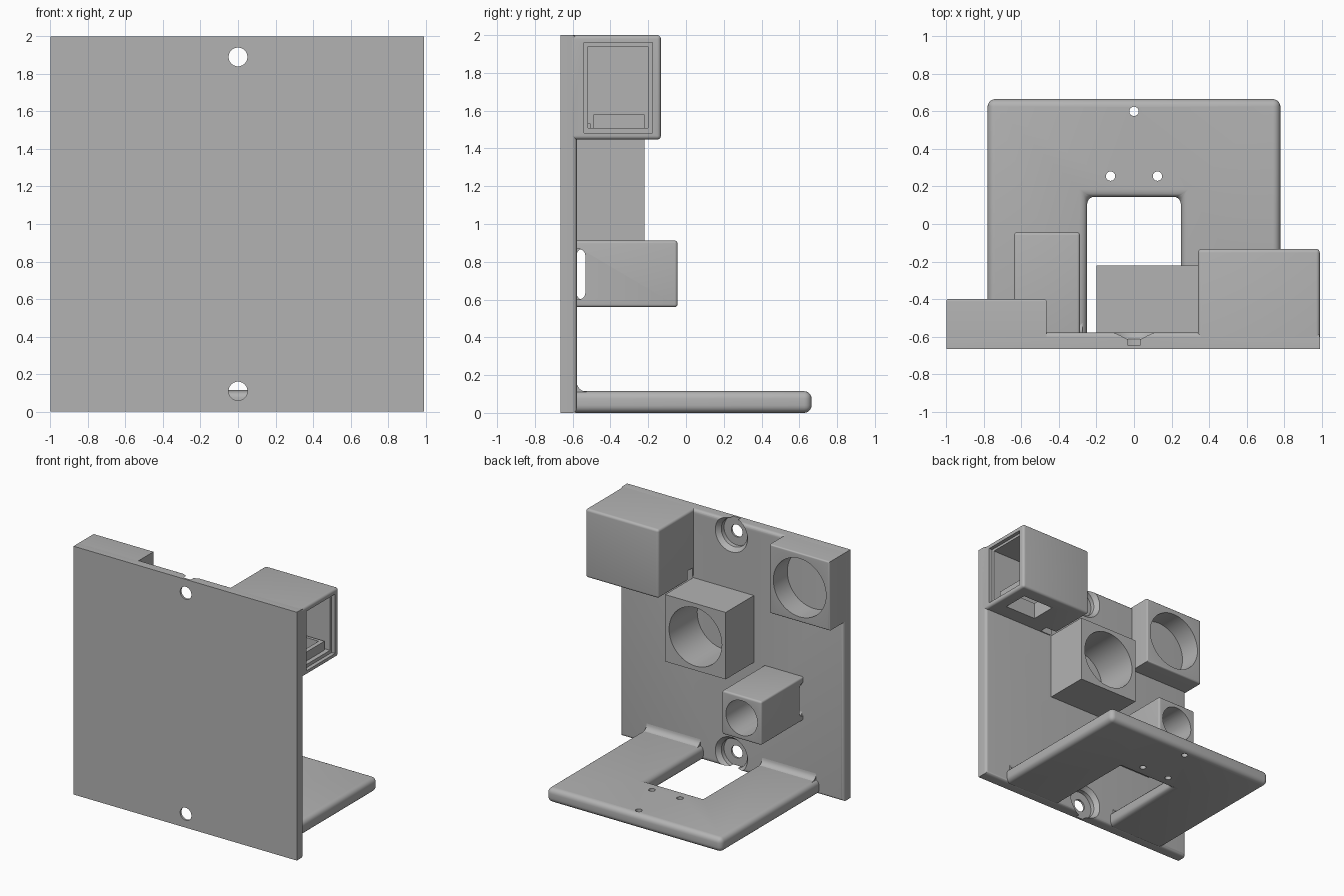
import bpy, bmesh, math
from mathutils import Matrix, Vector

if "Cube" in bpy.data.objects:
    bpy.data.objects.remove(bpy.data.objects["Cube"])

grey = bpy.data.materials.new("plain grey")
grey.use_nodes = True
grey.diffuse_color = (0.45, 0.45, 0.45, 1)
grey.node_tree.nodes["Principled BSDF"].inputs["Base Color"].default_value = (0.45, 0.45, 0.45, 1)

FRONT, BACK, ROOT = -0.665, -0.578, -0.62


def finish(name, bm):
    bmesh.ops.recalc_face_normals(bm, faces=bm.faces)
    mesh = bpy.data.meshes.new(name)
    bm.to_mesh(mesh)
    bm.free()
    mesh.materials.append(grey)
    ob = bpy.data.objects.new(name, mesh)
    bpy.context.collection.objects.link(ob)
    return ob


def round_edges(bm, width, rule=lambda e: True):
    edges = [e for e in bm.edges if rule(e)]
    bmesh.ops.bevel(bm, geom=edges, offset=width, segments=5, profile=0.5, affect='EDGES')


def box(name, x, y, z, width=0, rule=lambda e: True):
    bm = bmesh.new()
    bmesh.ops.create_cube(bm, size=1)
    for v in bm.verts:
        v.co = Vector(r[0] if c < 0 else r[1] for c, r in zip(v.co, (x, y, z)))
    if width:
        round_edges(bm, width, rule)
    return finish(name, bm)


def prism(name, points, axis, start, end, width=0):
    """Extrude a profile along x (points are y, z) or along z (points are x, y)."""
    bm = bmesh.new()
    place = (lambda a, b: (start, a, b)) if axis == 'x' else (lambda a, b: (a, b, start))
    face = bm.faces.new([bm.verts.new(place(a, b)) for a, b in points])
    grown = bmesh.ops.extrude_face_region(bm, geom=[face])["geom"]
    shift = Vector((end - start, 0, 0)) if axis == 'x' else Vector((0, 0, end - start))
    bmesh.ops.translate(bm, vec=shift, verts=[g for g in grown if isinstance(g, bmesh.types.BMVert)])
    if width:
        round_edges(bm, width)
    return finish(name, bm)


def bore(x, z, y0, y1, r0, r1=None):
    """Round cutter along y."""
    bm = bmesh.new()
    bmesh.ops.create_cone(bm, cap_ends=True, segments=48, radius1=r0, radius2=r1 or r0, depth=y1 - y0,
                          matrix=Matrix.Translation((x, (y0 + y1) / 2, z)) @ Matrix.Rotation(-math.pi / 2, 4, 'X'))
    return finish("bore_cutter", bm)


def drill(x, y, r):
    """Round cutter along z."""
    bm = bmesh.new()
    bmesh.ops.create_cone(bm, cap_ends=True, segments=24, radius1=r, radius2=r, depth=1,
                          matrix=Matrix.Translation((x, y, 0)))
    return finish("drill_cutter", bm)


def cut(ob, *cutters):
    bpy.context.view_layer.objects.active = ob
    for c in cutters:
        c.hide_render = True
        mod = ob.modifiers.new("cut", 'BOOLEAN')
        mod.operation, mod.solver, mod.object = 'DIFFERENCE', 'EXACT', c
        bpy.ops.object.modifier_apply(modifier=mod.name)
        bpy.data.objects.remove(c)
    return ob


# Wall plate with rounded back edges and two counterbored screw holes
plate = box("wall_plate", (-1, 0.99), (FRONT, BACK), (0, 2), 0.025,
            lambda e: all(v.co.y > FRONT + 0.01 for v in e.verts))
for z in (0.11, 1.89):
    cut(plate, bore(0, z, -0.8, -0.4, 0.05), bore(0, z, -0.648, -0.4, 0.115),
        bore(0, z, -0.615, -0.57, 0.114, 0.15))

# Shelf with a square opening and three small holes
shelf = prism("shelf", [(-0.78, ROOT), (-0.25, ROOT), (-0.25, 0.145), (0.25, 0.145),
                        (0.25, ROOT), (0.78, ROOT), (0.78, 0.665), (-0.78, 0.665)],
              'z', 0, 0.115, 0.04)
cut(shelf, drill(0, 0.6, 0.025), drill(-0.125, 0.255, 0.025), drill(0.125, 0.255, 0.025))

# Concave fillets between shelf and plate
R = 0.05
arc = [(BACK + R - R * math.cos(a), 0.113 + R - R * math.sin(a))
       for a in (math.pi / 2 * i / 6 for i in range(7))]
for name, x0, x1 in (("right_fillet", -0.755, -0.275), ("left_fillet", 0.275, 0.755)):
    prism(name, [(ROOT, 0.09), (ROOT, 0.113 + R)] + arc + [(BACK + R, 0.09)], 'x', x0, x1)

# Switch housing, open on its outer side, with a cable window below
housing = box("switch_housing", (0.34, 0.99), (ROOT, -0.133), (1.447, 2), 0.02,
              lambda e: any(v.co.y > -0.2 for v in e.verts))
cut(housing,
    box("lip_cutter", (0.96, 1.2), (-0.54, -0.178), (1.482, 1.96)),
    box("cavity_cutter", (0.4, 1.2), (-0.52, -0.2), (1.508, 1.94)),
    box("window_cutter", (0.61, 0.89), (-0.455, -0.245), (1.3, 1.6)),
    box("cable_cutter", (0.3, 0.45), (-0.57, -0.505), (1.4, 1.53)))
tray = box("window_rim", (0.575, 0.925), (-0.49, -0.22), (1.5, 1.58))
cut(tray, box("rim_cutter", (0.61, 0.89), (-0.455, -0.245), (1.3, 1.7)))

# Two large round sockets
upper = box("upper_socket", (-1, -0.467), (ROOT, -0.4), (1.445, 2), 0.012,
            lambda e: all(v.co.y > -0.5 for v in e.verts))
cut(upper, bore(-0.733, 1.722, -0.59, -0.2, 0.235))
middle = box("middle_socket", (-0.2, 0.34), (ROOT, -0.22), (0.91, 1.449))
cut(middle, bore(0.07, 1.18, -0.59, 0, 0.235))

# Small socket with a cable slot next to the plate
small = box("small_socket", (-0.64, -0.288), (ROOT, -0.045), (0.56, 0.912), 0.015)
slot = box("slot_cutter", (-1, 0), (-0.7, -0.533), (0.6, 0.868), 0.035,
           lambda e: all(v.co.y > -0.6 for v in e.verts))
cut(small, bore(-0.464, 0.736, -0.57, 0.2, 0.14), slot)

# Flared feet where the small socket meets the plate
for name, z, up in (("small_socket_foot_top", 0.9, 1), ("small_socket_foot_bottom", 0.572, -1)):
    for side, lo in (("inner", -1), ("outer", 1)):
        r = 0.03 * up * lo
        base = 0.868 if up > 0 else 0.6
        if lo < 0:
            pts = [(ROOT, base + 0.01 * up), (ROOT, base + r)]
            pts += [(BACK + 0.03 - 0.03 * math.cos(a), base + r - r * math.sin(a))
                    for a in (math.pi / 2 * i / 5 for i in range(6))]
            pts += [(BACK + 0.03, base + 0.01 * up)]
            prism(name + "_" + side, pts, 'x', -0.63, -0.298)

for ob in bpy.context.collection.objects:
    if ob.type == 'MESH' and ob.data.materials and ob.data.materials[0] == grey:
        bpy.ops.object.select_all(action='DESELECT')
        ob.select_set(True)
        bpy.context.view_layer.objects.active = ob
        bpy.ops.object.shade_smooth_by_angle(angle=math.radians(30))
